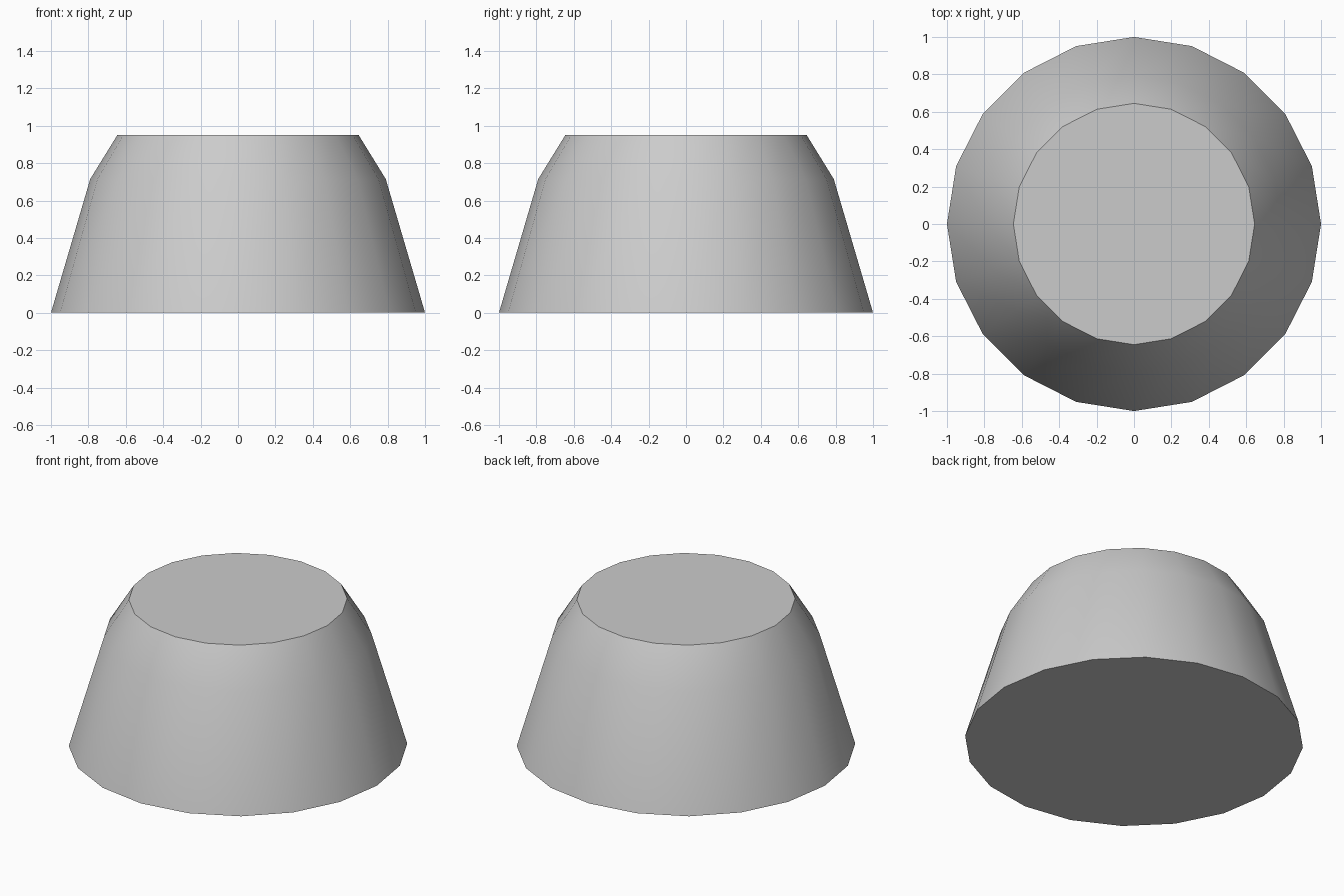
import bpy, bmesh, math

if "Cube" in bpy.data.objects:
    bpy.data.objects.remove(bpy.data.objects["Cube"])

SIDES = 20
# Outer profile (radius, height) from base to top
PROFILE = [(1.0, 0.0), (0.79, 0.715), (0.645, 0.95)]

# Tapered body: stacked rings, bridged and capped
bm = bmesh.new()
rings = [[bm.verts.new((r * math.cos(math.tau * i / SIDES),
                        r * math.sin(math.tau * i / SIDES), z))
          for i in range(SIDES)] for r, z in PROFILE]
for low, high in zip(rings, rings[1:]):
    for i in range(SIDES):
        j = (i + 1) % SIDES
        bm.faces.new((low[i], low[j], high[j], high[i]))
bm.faces.new(rings[0][::-1])
bm.faces.new(rings[-1])

mesh = bpy.data.meshes.new("tapered_body")
bm.to_mesh(mesh)
bm.free()
body = bpy.data.objects.new("tapered_body", mesh)
bpy.context.collection.objects.link(body)

# Smooth sides, crisp cap edges
bpy.context.view_layer.objects.active = body
body.select_set(True)
bpy.ops.object.shade_smooth_by_angle(angle=math.radians(30))
